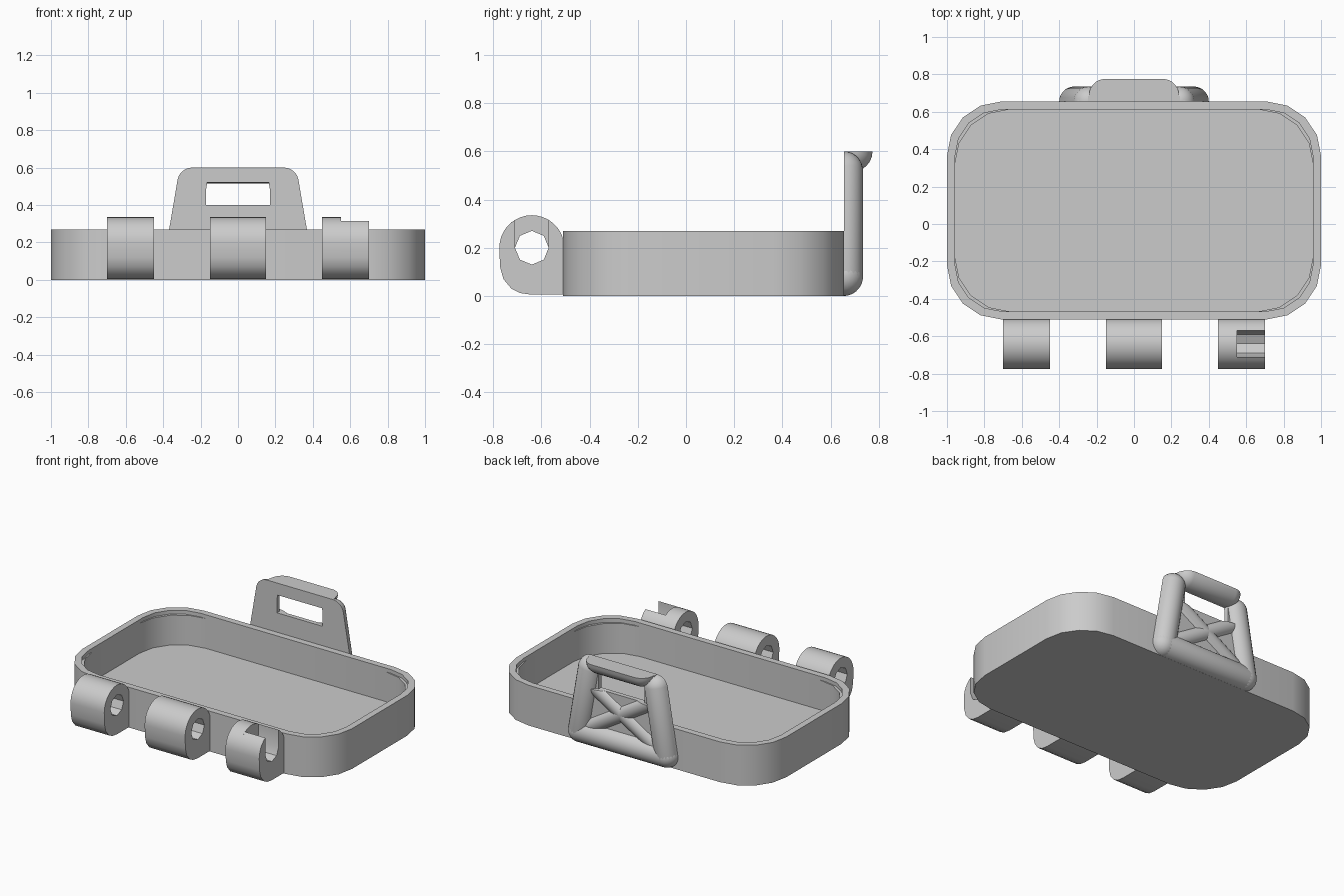
import bpy, bmesh, math
from mathutils import Vector, Matrix

cube = bpy.data.objects.get("Cube")
if cube:
    bpy.data.objects.remove(cube, do_unlink=True)

grey = bpy.data.materials.new("plain_grey")
grey.use_nodes = True
GREY = (0.6, 0.6, 0.6, 1)
grey.diffuse_color = GREY
grey.node_tree.nodes["Principled BSDF"].inputs["Base Color"].default_value = GREY


def finish(bm, name, angle=35):
    bmesh.ops.recalc_face_normals(bm, faces=bm.faces)
    mesh = bpy.data.meshes.new(name)
    bm.to_mesh(mesh)
    bm.free()
    mesh.materials.append(grey)
    obj = bpy.data.objects.new(name, mesh)
    bpy.context.collection.objects.link(obj)
    bpy.ops.object.select_all(action='DESELECT')
    obj.select_set(True)
    bpy.context.view_layer.objects.active = obj
    bpy.ops.object.shade_smooth_by_angle(angle=math.radians(angle))
    return obj


# Open tray: stacked rounded-rectangle loops, outside up, lip, then down to the floor
def rounded_loop(bm, inset, radius, z, steps=4):
    cx, cy = 1 - inset - radius, 0.5825 - inset - radius
    verts = []
    for corner, (sx, sy) in enumerate([(1, 1), (-1, 1), (-1, -1), (1, -1)]):
        for i in range(steps + 1):
            a = math.pi / 2 * (corner + i / steps)
            verts.append(bm.verts.new((sx * cx + radius * math.cos(a),
                                       0.0725 + sy * cy + radius * math.sin(a), z)))
    return verts


bm = bmesh.new()
WALL, LIP, TOP = 0.043, 0.245, 0.27
loops = [rounded_loop(bm, *spec) for spec in (
    (0, 0.29, 0), (0, 0.29, TOP), (WALL, 0.25, TOP),
    (WALL, 0.25, LIP), (WALL, 0.29, LIP), (WALL, 0.29, 0.045))]
for low, high in zip(loops, loops[1:]):
    for i in range(len(low)):
        j = (i + 1) % len(low)
        bm.faces.new((low[i], low[j], high[j], high[i]))
bm.faces.new(loops[0])
bm.faces.new(loops[-1])
finish(bm, "tray")


# Hinge knuckles: side profiles in (y, z) extruded along x
HY, HZ, HR, HOLE = -0.64, 0.2, 0.135, 0.07


def arc(radius, start, end, steps):
    return [(HY + radius * math.cos(math.radians(start + (end - start) * i / steps)),
             HZ + radius * math.sin(math.radians(start + (end - start) * i / steps)))
            for i in range(steps + 1)]


FOOT = [(-0.772, 0.12), (-0.758, 0.07), (-0.725, 0.03), (-0.69, 0.012), (-0.64, 0.005), (-0.505, 0.005)]
ring = [arc(HR, 0, 180, 18) + FOOT, arc(HOLE, 0, 315, 7)]
open_angle = math.degrees(math.acos(HOLE / HR))
slotted = [arc(HR, 180 - open_angle, 180, 6) + FOOT + arc(HR, 0, open_angle, 6)
           + arc(HOLE, 0, -180, 4)]


def extrude_x(name, profiles, x0, x1):
    bm = bmesh.new()
    edges = []
    for profile in profiles:
        vs = [bm.verts.new((x0, y, z)) for y, z in profile]
        edges += [bm.edges.new((v, vs[(i + 1) % len(vs)])) for i, v in enumerate(vs)]
    bmesh.ops.triangle_fill(bm, edges=edges, use_beauty=True)
    ext = bmesh.ops.extrude_face_region(bm, geom=bm.faces[:])
    moved = [g for g in ext["geom"] if isinstance(g, bmesh.types.BMVert)]
    bmesh.ops.translate(bm, verts=moved, vec=(x1 - x0, 0, 0))
    return finish(bm, name)


extrude_x("right_knuckle", ring, -0.70, -0.45)
extrude_x("middle_knuckle", ring, -0.15, 0.15)
extrude_x("left_knuckle", ring, 0.45, 0.55)
extrude_x("left_knuckle_slot", slotted, 0.55, 0.70)


# Latch: round-ended bars with their flat side on the front plane
BACK = 0.655


def bar(name, start, end, radius, y=BACK, ceiling=None):
    a, b = Vector((start[0], y, start[1])), Vector((end[0], y, end[1]))
    bm = bmesh.new()
    bmesh.ops.create_uvsphere(bm, u_segments=24, v_segments=13, radius=radius)
    for v in bm.verts:
        if v.co.z > 0:
            v.co.z += (b - a).length
    turn = (b - a).to_track_quat('Z', 'Y').to_matrix().to_4x4()
    bm.transform(Matrix.Translation(a) @ turn)
    cuts = [((0, BACK, 0), (0, -1, 0))]
    if ceiling is not None:
        cuts.append(((0, 0, ceiling), (0, 0, 1)))
    for point, normal in cuts:
        bmesh.ops.bisect_plane(bm, geom=bm.verts[:] + bm.edges[:] + bm.faces[:],
                               plane_co=point, plane_no=normal, clear_outer=True)
        bmesh.ops.holes_fill(bm, edges=[e for e in bm.edges if e.is_boundary])
    return finish(bm, name, 40)


SILL, HEAD = 0.40, 0.52
for side, s in (("left", 1), ("right", -1)):
    bar(side + "_latch_bar", (s * 0.32, 0.08), (s * 0.245, 0.52), 0.08)
    bar(side + "_latch_brace", (s * 0.32, 0.08), (-s * 0.24, 0.42), 0.055, ceiling=SILL)
bar("bottom_latch_bar", (-0.32, 0.08), (0.32, 0.08), 0.08)
bar("latch_hook", (-0.155, 0.6), (0.155, 0.6), 0.085, y=0.69, ceiling=0.6)


# Thin latch web around the window
def web(name, outline):
    bm = bmesh.new()
    face = bm.faces.new([bm.verts.new((x, BACK, z)) for x, z in outline])
    ext = bmesh.ops.extrude_face_region(bm, geom=[face])
    moved = [g for g in ext["geom"] if isinstance(g, bmesh.types.BMVert)]
    bmesh.ops.translate(bm, verts=moved, vec=(0, 0.03, 0))
    return finish(bm, name)


web("latch_web", [(-0.32, 0.08), (0.32, 0.08), (0.265, SILL), (-0.265, SILL)])
web("latch_head", [(-0.245, HEAD), (0.245, HEAD), (0.245, 0.6), (-0.245, 0.6)])
for side, s in (("left", 1), ("right", -1)):
    web(side + "_window_jamb", [(s * 0.17, SILL), (s * 0.265, SILL), (s * 0.245, HEAD), (s * 0.17, HEAD)])
